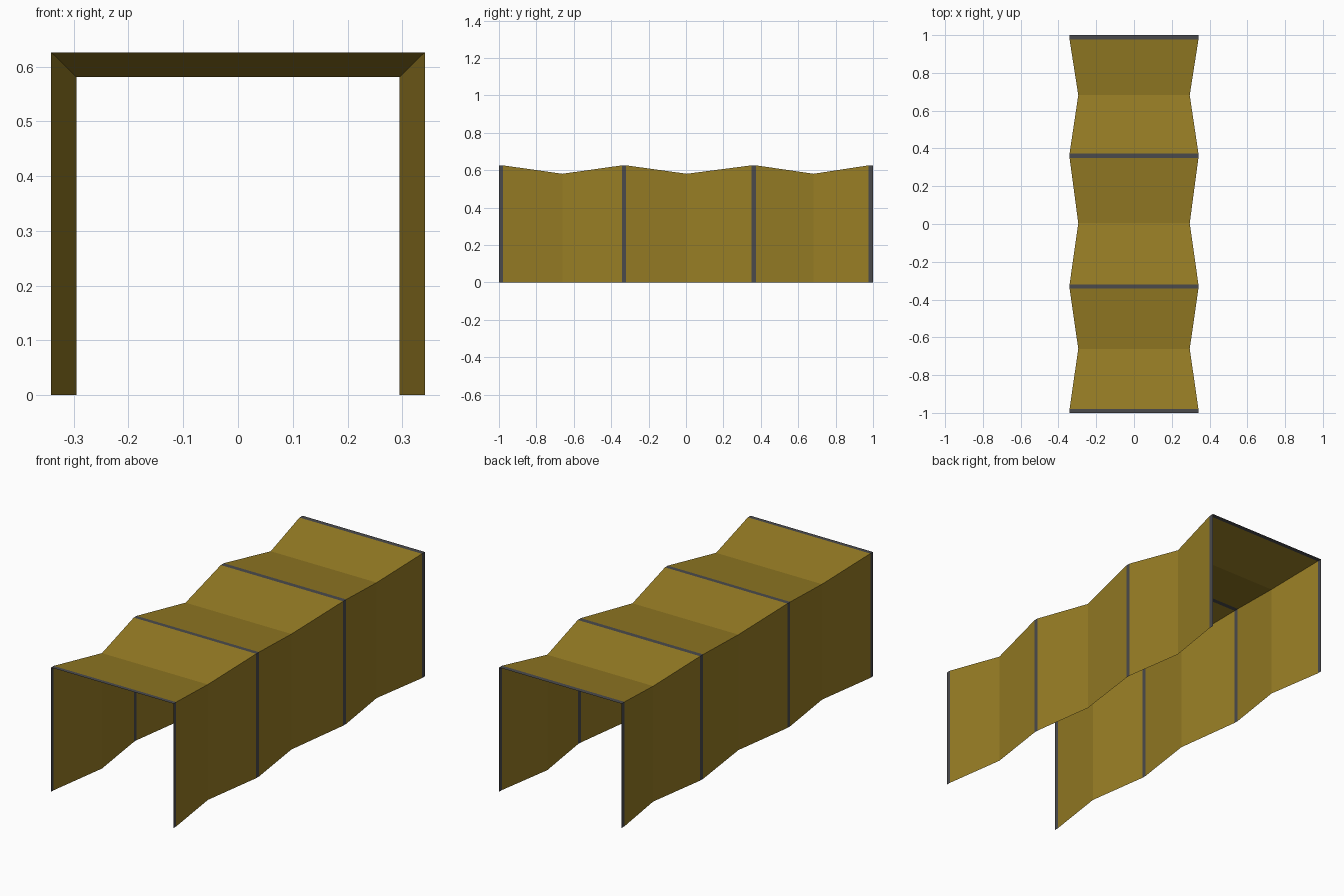
import bpy, bmesh

if "Cube" in bpy.data.objects:
    bpy.data.objects.remove(bpy.data.objects["Cube"])


def material(name, rgb):
    m = bpy.data.materials.new(name)
    m.diffuse_color = (*rgb, 1)
    m.use_nodes = True
    m.node_tree.nodes["Principled BSDF"].inputs["Base Color"].default_value = m.diffuse_color
    return m


gold = material("ochre fabric", (0.31, 0.205, 0.018))
grey = material("dark grey frame", (0.068, 0.068, 0.072))

RIDGE = (0.341, 0.626)    # half width, height at the ridges
VALLEY = (0.295, 0.581)   # half width, height at the folds


def arch_sheet(name, stations, mat):
    """Skin an open-bottomed arch through (y, (half width, height)) stations."""
    bm = bmesh.new()
    rows = []
    for y, (w, h) in stations:
        rows.append([bm.verts.new(p) for p in
                     ((-w, y, 0), (-w, y, h), (w, y, h), (w, y, 0))])
    for a, b in zip(rows, rows[1:]):
        for i in range(3):
            bm.faces.new((a[i], a[i + 1], b[i + 1], b[i]))
    bm.normal_update()
    # make the roof point up so that all walls point outwards
    if bm.faces[:][1].normal.z < 0:
        bmesh.ops.reverse_faces(bm, faces=bm.faces[:])
    me = bpy.data.meshes.new(name)
    bm.to_mesh(me)
    bm.free()
    me.materials.append(mat)
    ob = bpy.data.objects.new(name, me)
    bpy.context.collection.objects.link(ob)
    return ob


# flat frame bands at the four ridges
bands = [(-1.0, -0.979), (-0.342, -0.32), (0.35, 0.374), (0.976, 1.0)]
for n, (y0, y1) in enumerate(bands, 1):
    arch_sheet(f"frame_{n}", [(y0, RIDGE), (y1, RIDGE)], grey)

# folded fabric bays between neighbouring frames
folds = [-0.661, 0.004, 0.682]
for n, fold in enumerate(folds):
    arch_sheet(f"bellows_{n + 1}",
               [(bands[n][1], RIDGE), (fold, VALLEY), (bands[n + 1][0], RIDGE)], gold)
